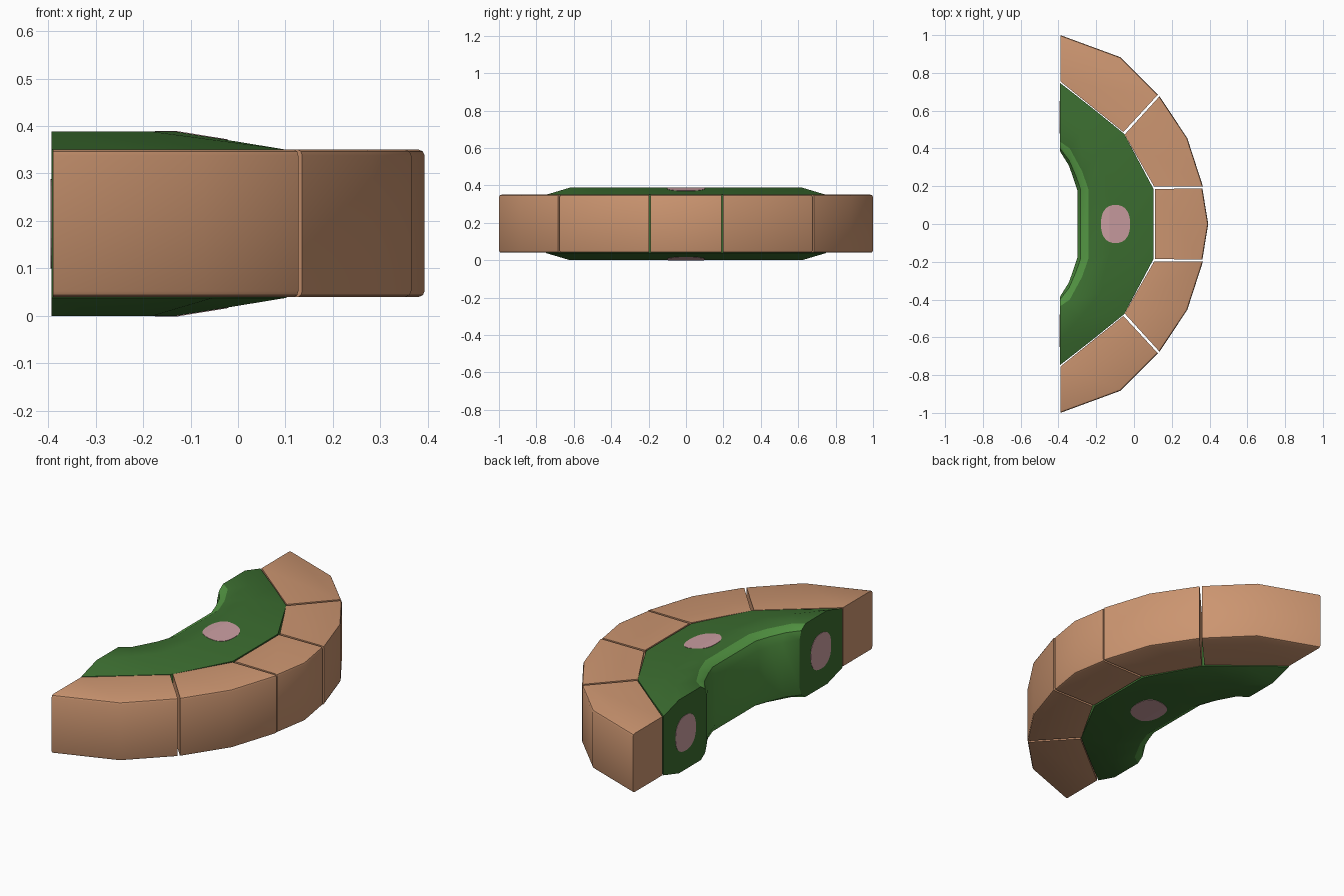
import bpy, bmesh, math
from mathutils import Vector

if "Cube" in bpy.data.objects:
    bpy.data.objects.remove(bpy.data.objects["Cube"])

H, LOW, HIGH, END = 0.388, 0.04, 0.35, -0.393


def mat(name, rgb):
    m = bpy.data.materials.new(name)
    m.diffuse_color = (*rgb, 1)
    m.use_nodes = True
    m.node_tree.nodes["Principled BSDF"].inputs["Base Color"].default_value = m.diffuse_color
    return m


BROWN = mat("tan brown", (0.61, 0.305, 0.165))
GREEN = mat("dark green", (0.045, 0.156, 0.030))
LIGHT = mat("light green", (0.084, 0.296, 0.054))
PINK = mat("dusty pink", (0.597, 0.342, 0.361))


def finish(bm, name, mats, angle=None):
    me = bpy.data.meshes.new(name)
    bm.to_mesh(me)
    bm.free()
    ob = bpy.data.objects.new(name, me)
    bpy.context.collection.objects.link(ob)
    for m in mats:
        me.materials.append(m)
    if angle:
        bpy.ops.object.select_all(action='DESELECT')
        ob.select_set(True)
        bpy.context.view_layer.objects.active = ob
        bpy.ops.object.shade_smooth_by_angle(angle=math.radians(angle))
    return ob


# Curved green core: plan curves from the end (+y) to the middle, mirrored in y
outer = [(END, .748), (-.22, .613), (-.052, .477), (.102, .188)]
crest = [(END, .62), (-.28, .49), (-.18, .37), (-.13, .15)]
rim = [(END, .437), (-.34, .40), (-.275, .28), (-.24, .18)]
wall = [(END, .387), (-.345, .31), (-.32, .24), (-.30, .18)]
mid = [(r[0] * .3 + w[0] * .7, r[1] * .3 + w[1] * .7) for r, w in zip(rim, wall)]
upper = [(outer, HIGH), (crest, H), (rim, H), (mid, .364), (wall, .32)]
loop = upper + [(c, H - z) for c, z in reversed(upper)]

bm = bmesh.new()
sections = []
for i, s in [(0, 1), (1, 1), (2, 1), (3, 1), (3, -1), (2, -1), (1, -1), (0, -1)]:
    sections.append([bm.verts.new((c[i][0], s * c[i][1], z)) for c, z in loop])
n = len(loop)
for a, b in zip(sections, sections[1:]):
    for k in range(n):
        j = (k + 1) % n
        f = bm.faces.new((a[k], a[j], b[j], b[k]))
        f.material_index = 1 if 2 <= k <= 6 else 0   # inner wall and its rounded rims
bm.faces.new(sections[0])
bm.faces.new(sections[-1])
bmesh.ops.recalc_face_normals(bm, faces=bm.faces)
finish(bm, "curved_core", [GREEN, LIGHT], 35)


# Five outer segments
def segment(name, inner, arc):
    pts = [Vector(p) for p in inner + arc]
    bm = bmesh.new()
    lo = [bm.verts.new((p.x, p.y, LOW)) for p in pts]
    hi = [bm.verts.new((p.x, p.y, HIGH)) for p in pts]
    m = len(pts)
    bm.faces.new(lo)
    bm.faces.new(hi)
    edges = []
    for k in range(m):
        j = (k + 1) % m
        bm.faces.new((lo[k], lo[j], hi[j], hi[k]))
        if k in (2, 3):      # outer rim edges are softened
            edges += [bm.edges.get((lo[k], lo[j])), bm.edges.get((hi[k], hi[j]))]
    bmesh.ops.recalc_face_normals(bm, faces=bm.faces)
    bmesh.ops.bevel(bm, geom=edges, offset=.012, segments=2, profile=.5, affect='EDGES')
    bmesh.ops.recalc_face_normals(bm, faces=bm.faces)
    finish(bm, name, [BROWN], 40)


segment("middle_segment", [(.110, -.185), (.110, .185)],
        [(.362, .189), (.393, 0), (.362, -.189)])
for s, side in ((1, "back"), (-1, "front")):
    segment(side + "_inner_segment", [(.107, s * .198), (-.050, s * .473)],
            [(.135, s * .676), (.282, s * .455), (.365, s * .199)])
    segment(side + "_end_segment", [(-.056, s * .487), (-.390, s * .755)],
            [(-.390, s * 1.0), (-.072, s * .883), (.127, s * .685)])


# Pink spots: thin ovals laid on the surface, built as strips
def spot(name, ru, rv, place, extra=()):
    us = sorted([-ru * math.cos(math.pi * i / 14) for i in range(15)] + list(extra))
    bm = bmesh.new()
    rows = []
    for u in us:
        v = rv * max(0.0, 1 - abs(u / ru) ** 2.3) ** (1 / 2.3) + .004
        rows.append([bm.verts.new(place(u, t * v)) for t in (-1, 1)])
    for a, b in zip(rows, rows[1:]):
        bm.faces.new((a[0], b[0], b[1], a[1]))
    bmesh.ops.recalc_face_normals(bm, faces=bm.faces)
    ob = finish(bm, name, [PINK])
    so = ob.modifiers.new("thickness", 'SOLIDIFY')
    so.thickness, so.offset = .003, 0


def top_z(x):
    return H - max(0, x + .13) * (H - HIGH) / .232


CX = -.098
spot("top_spot", .077, .097, lambda u, v: (CX + u, v, top_z(CX + u)), [-.032])
spot("bottom_spot", .077, .097, lambda u, v: (CX + u, v, H - top_z(CX + u)), [-.032])
for s, side in ((1, "back"), (-1, "front")):
    spot(side + "_end_spot", .085, .09, lambda u, v: (END, s * .565 + u, H / 2 + v))
